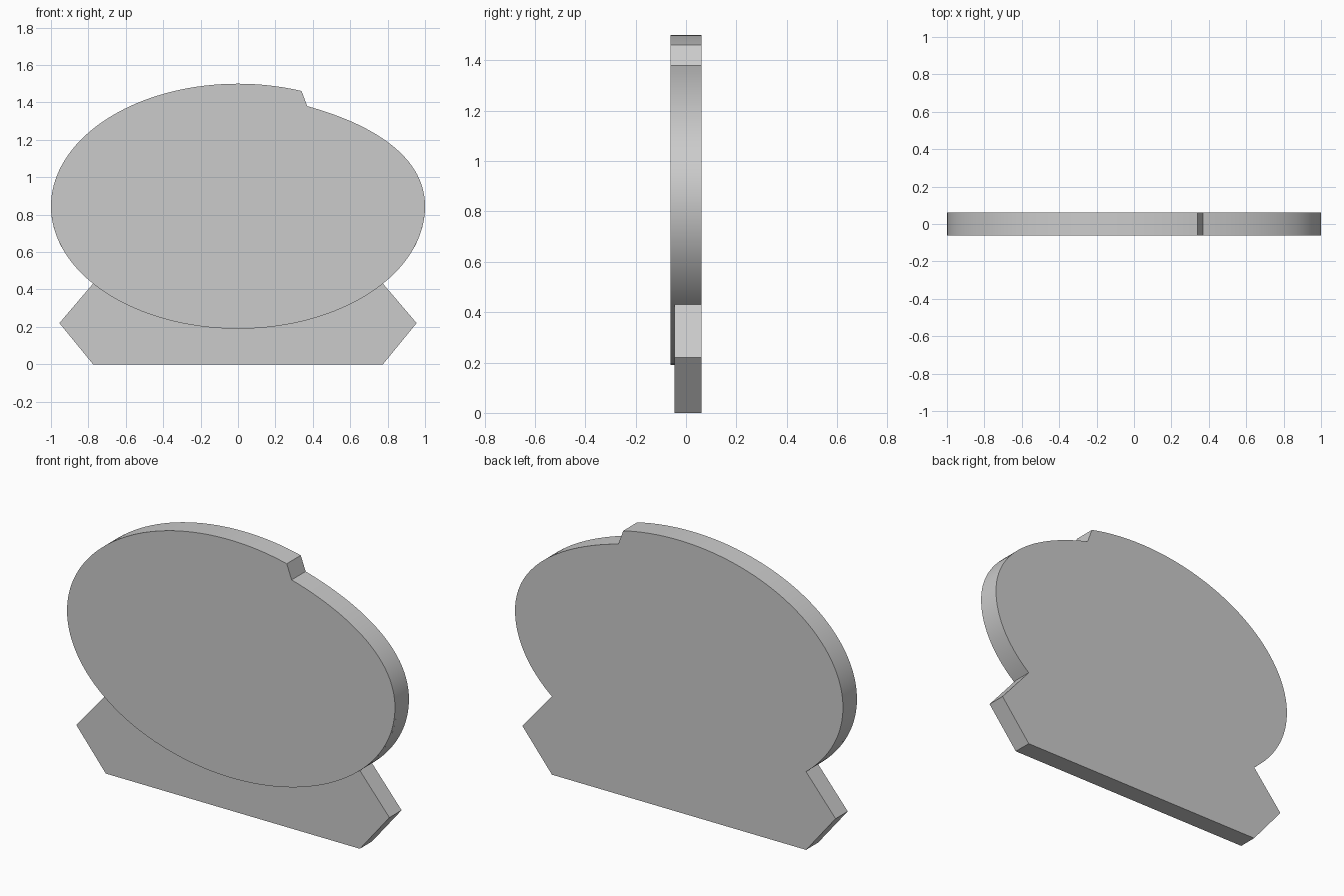
import bpy, bmesh, math
from mathutils import Vector
from mathutils.geometry import interpolate_bezier

if "Cube" in bpy.data.objects:
    bpy.data.objects.remove(bpy.data.objects["Cube"])

grey = bpy.data.materials.new("light grey")
grey.diffuse_color = (0.6, 0.6, 0.6, 1)
grey.use_nodes = True
grey.node_tree.nodes["Principled BSDF"].inputs["Base Color"].default_value = grey.diffuse_color

CZ, RX, RZ = 0.845, 1.0, 0.655   # oval centre height and radii


def arc(a, b, n):
    """Points on the oval from angle a to b."""
    ts = [a + (b - a) * i / n for i in range(n + 1)]
    return [(RX * math.cos(t), CZ + RZ * math.sin(t)) for t in ts]


def slab(name, outline, y0, y1):
    """Extrude an x-z outline from y0 back to y1."""
    bm = bmesh.new()
    face = bm.faces.new([bm.verts.new((x, y0, z)) for x, z in outline])
    res = bmesh.ops.extrude_face_region(bm, geom=[face], use_keep_orig=True)
    moved = [g for g in res["geom"] if isinstance(g, bmesh.types.BMVert)]
    bmesh.ops.translate(bm, verts=moved, vec=(0, y1 - y0, 0))
    bmesh.ops.recalc_face_normals(bm, faces=bm.faces)
    mesh = bpy.data.meshes.new(name)
    bm.to_mesh(mesh)
    bm.free()
    mesh.materials.append(grey)
    obj = bpy.data.objects.new(name, mesh)
    bpy.context.collection.objects.link(obj)
    bpy.ops.object.select_all(action='DESELECT')
    obj.select_set(True)
    bpy.context.view_layer.objects.active = obj
    bpy.ops.object.shade_smooth_by_angle(angle=math.radians(25))


# Lowered shoulder right of the step, from the right tip up to the notch
shoulder = [(p.x, p.y) for p in interpolate_bezier(
    Vector((1.0, CZ)), Vector((1.0, 1.12)),
    Vector((0.70, 1.29)), Vector((0.37, 1.38)), 28)]
step = math.acos(0.34)
foot = math.acos(0.775)          # where the oval meets the stand
top = shoulder + arc(step, math.pi, 44)

# Backing board with the stand, one piece
right = [(0.775, 0), (0.955, 0.22)]
left = [(-x, z) for x, z in reversed(right)]
board = (right + arc(-foot, 0, 20)[:-1] + top
         + arc(math.pi, math.pi + foot, 20)[1:] + left)
slab("board_with_stand", board, -0.045, 0.061)

# Oval front panel, standing proud of the stand
panel = top + arc(math.pi, 2 * math.pi, 64)[1:-1]
slab("oval_front_panel", panel, -0.061, -0.045)
